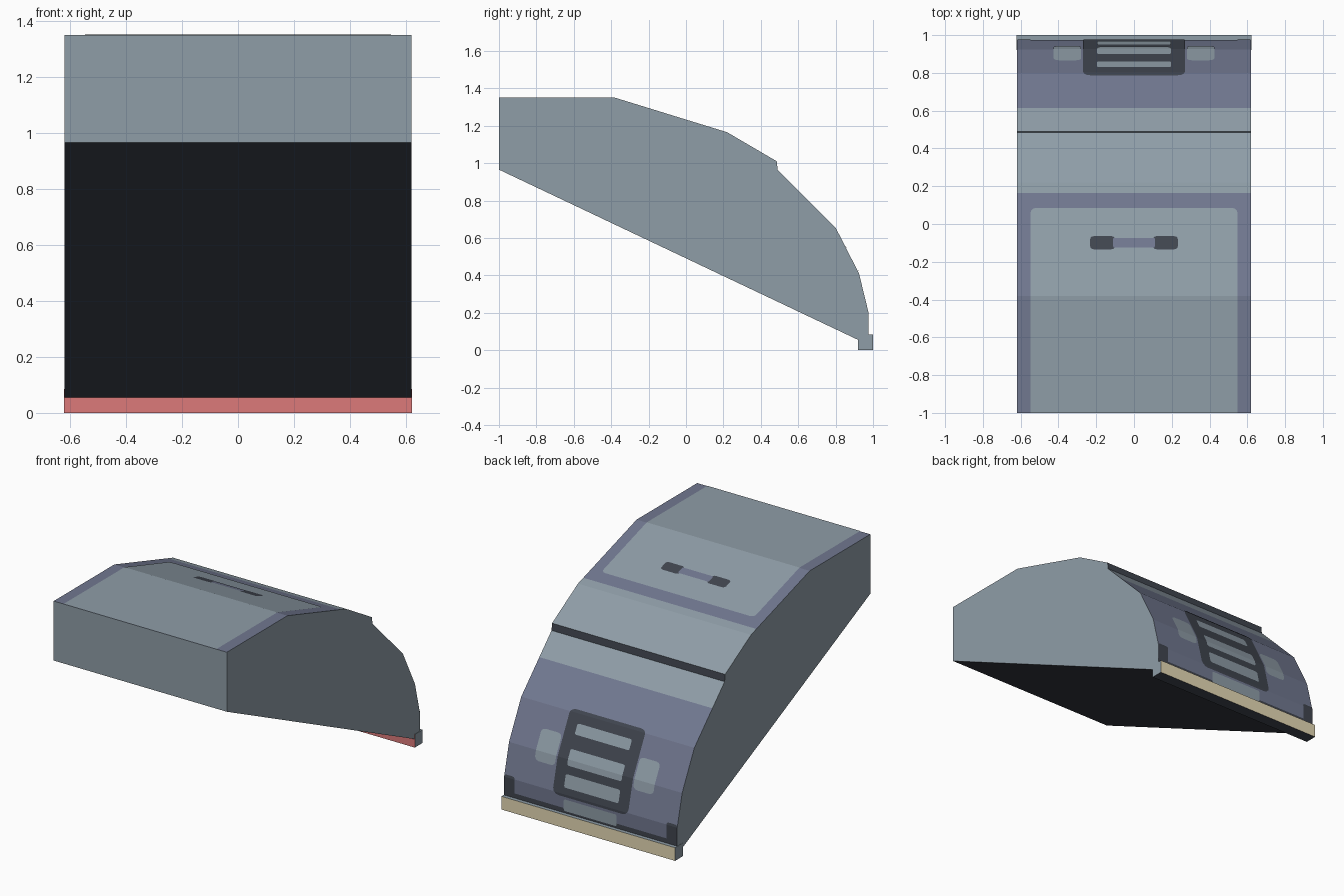
import bpy, bmesh, math
from mathutils import Vector

if "Cube" in bpy.data.objects:
    bpy.data.objects.remove(bpy.data.objects["Cube"])

W = 0.62
# Side outline of the upper skin as (y, z), from the front edge over the top to the back
SKIN = [(-1, 1.35), (-0.38, 1.35), (0.22, 1.165), (0.485, 1.01), (0.49, 0.965),
        (0.80, 0.655), (0.925, 0.41), (0.975, 0.205), (0.975, 0.03)]


def material(name, hexcode):
    rgb = [int(hexcode[i:i + 2], 16) / 255 for i in (0, 2, 4)]
    lin = [c / 12.92 if c <= 0.04045 else ((c + 0.055) / 1.055) ** 2.4 for c in rgb]
    m = bpy.data.materials.new(name)
    m.diffuse_color = (*lin, 1)
    m.use_nodes = True
    m.node_tree.nodes["Principled BSDF"].inputs["Base Color"].default_value = m.diffuse_color
    return m


GREY = material("blue_grey", "8F9DA7")
SLATE = material("slate", "717890")
DARK = material("charcoal", "40454F")
RED = material("tail_red", "DC7A7A")
CREAM = material("cream", "E6DAB5")


def finish(bm, name, mats):
    me = bpy.data.meshes.new(name)
    bm.to_mesh(me)
    bm.free()
    for m in mats:
        me.materials.append(m)
    ob = bpy.data.objects.new(name, me)
    bpy.context.collection.objects.link(ob)
    return ob


def prism(outline, half):
    bm = bmesh.new()
    f = bm.faces.new([bm.verts.new((-half, y, z)) for y, z in outline])
    ext = bmesh.ops.extrude_face_region(bm, geom=[f])["geom"]
    bmesh.ops.translate(bm, vec=(2 * half, 0, 0),
                        verts=[v for v in ext if isinstance(v, bmesh.types.BMVert)])
    bmesh.ops.recalc_face_normals(bm, faces=bm.faces)
    return bm


def cut(bm, co, no, clear=False):
    geom = bm.verts[:] + bm.edges[:] + bm.faces[:]
    bmesh.ops.bisect_plane(bm, geom=geom, plane_co=co, plane_no=no, clear_inner=clear)


# Skin coordinate t = y - z grows steadily along the outline
def at_y(y):
    for (y0, z0), (y1, z1) in zip(SKIN, SKIN[1:]):
        if y <= y1:
            return y - (z0 + (z1 - z0) * (y - y0) / (y1 - y0))


def at_z(z):
    for (y0, z0), (y1, z1) in zip(SKIN, SKIN[1:]):
        if z0 > z >= z1:
            return y0 + (y1 - y0) * (z - z0) / (z1 - z0) - z


def on_skin(x, t, lift):
    for a, b in zip(SKIN, SKIN[1:]):
        t0, t1 = a[0] - a[1], b[0] - b[1]
        if t <= t1 + 1e-5:
            break
    p = Vector(a).lerp(Vector(b), (t - t0) / (t1 - t0))
    d = (Vector(b) - Vector(a)).normalized()
    return (x, p.x - d.y * lift, p.y + d.x * lift)


def patch(name, x0, x1, t0, t1, mat, r=0.02, lift=0.003):
    """Rounded rectangle draped over the skin."""
    bm = bmesh.new()
    pts = []
    for cx, cy, a0 in ((x1 - r, t1 - r, 0), (x0 + r, t1 - r, 90),
                       (x0 + r, t0 + r, 180), (x1 - r, t0 + r, 270)):
        for k in range(4):
            a = math.radians(a0 + 30 * k)
            pts.append((cx + r * math.cos(a), cy + r * math.sin(a), 0))
    bm.faces.new([bm.verts.new(p) for p in pts])
    for i, (y, z) in enumerate(SKIN):
        cut(bm, (0, y - z, 0), (0, 1, 0), i == 0)
    for v in bm.verts:
        v.co = on_skin(v.co.x, v.co.y, lift)
    return finish(bm, name, [mat])


# Body shell, coloured by direction and position
bm = prism(SKIN + [(0.92, 0.055), (-1, 0.965)], W)
for y in (0.165, 0.615):
    cut(bm, (0, y, 0), (0, 1, 0))
cut(bm, (0, 0, 0.115), (0, 0, 1))
bm.normal_update()
for f in bm.faces:
    c, n = f.calc_center_median(), f.normal
    if abs(n.x) > 0.5 or n.y < -0.9:
        f.material_index = 0
    elif n.z < -0.3 or 0.484 < c.y < 0.491 or (c.y > 0.96 and c.z < 0.115):
        f.material_index = 2
    elif c.y < 0.165 or c.y > 0.615:
        f.material_index = 1
finish(bm, "body", [GREY, SLATE, DARK])

# Bumper bar: cream outside, red inside, dark below
bm = prism([(0.92, 0), (1, 0), (1, 0.085), (0.92, 0.085)], W + 0.002)
for f in bm.faces:
    n = f.normal
    f.material_index = 1 if n.y > 0.5 else 2 if n.y < -0.5 else 3 if n.z < -0.5 else 0
finish(bm, "bumper", [GREY, CREAM, RED, DARK])

# Large inset panel and its handle
patch("top_panel", -0.547, 0.547, -2.5, at_y(0.085), GREY, 0.03, 0.002)
patch("handle_bar", -0.11, 0.11, at_y(-0.125), at_y(-0.075), SLATE, 0.005, 0.004)

# Grille with three slots, and the plate below it
patch("grille", -0.27, 0.27, at_z(0.67), at_z(0.19), DARK, 0.04)
for i, (top, low) in enumerate(((0.605, 0.545), (0.467, 0.375), (0.325, 0.245))):
    patch(f"grille_slot_{i + 1}", -0.195, 0.195, at_z(top), at_z(low), GREY, 0.012, 0.005)
patch("number_plate", -0.19, 0.19, at_z(0.175), at_z(0.1), GREY, 0.012, 0.005)

# Mirrored details
for side, s in (("left", -1), ("right", 1)):
    def pair(name, a, b, t0, t1, mat, r):
        patch(f"{name}_{side}", min(s * a, s * b), max(s * a, s * b), t0, t1, mat, r)
    pair("handle_pad", 0.1, 0.232, at_y(-0.135), at_y(-0.065), DARK, 0.02)
    pair("headlight", 0.28, 0.425, at_z(0.53), at_z(0.35), GREY, 0.03)
    pair("bumper_corner", 0.545, W, at_z(0.22), at_z(0.09), DARK, 0.015)
